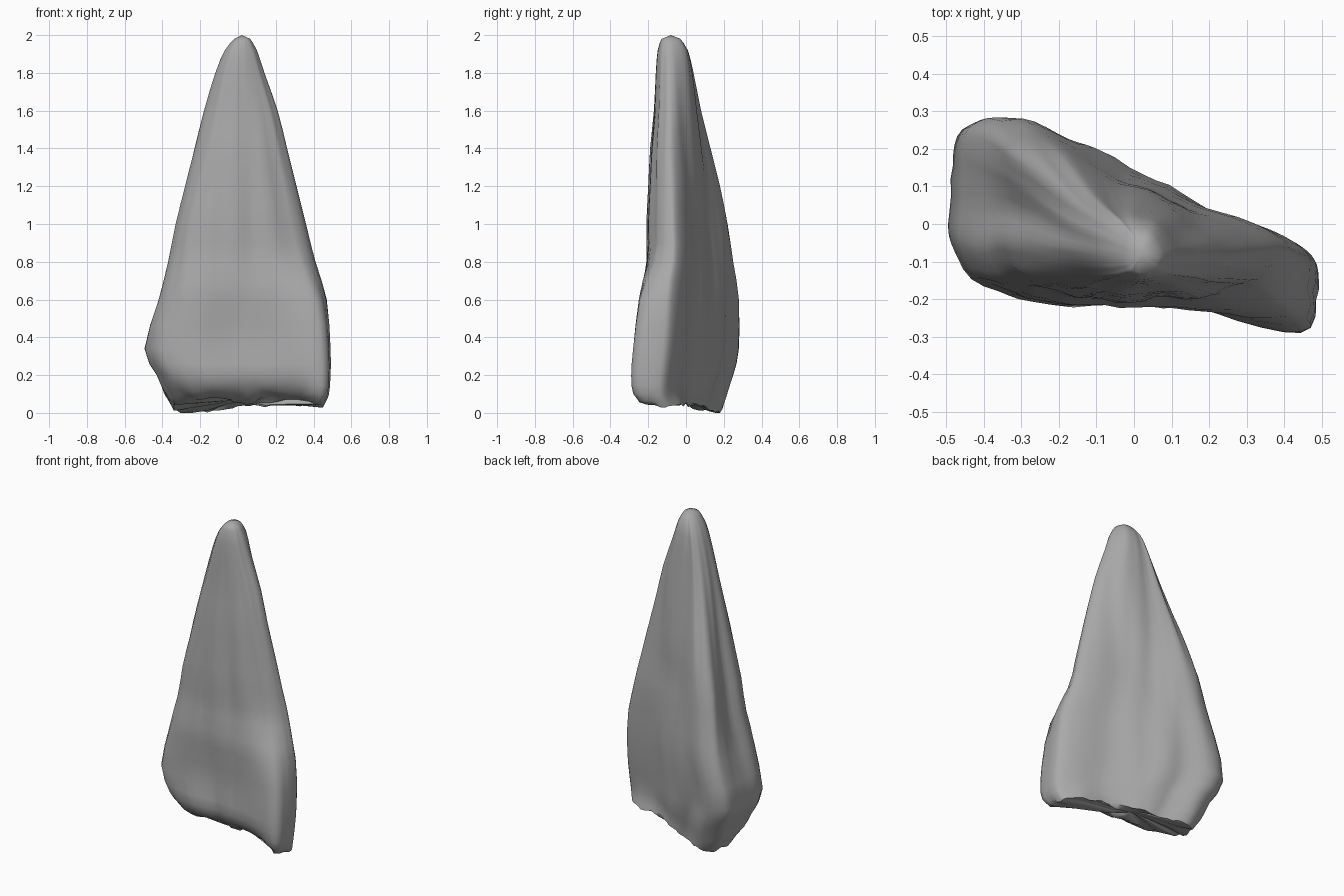
import bpy
import bmesh
import math
from mathutils import Vector, noise

cube = bpy.data.objects.get("Cube")
if cube:
    bpy.data.objects.remove(cube, do_unlink=True)

# Matching outlines at the foot and at half height, counter-clockwise
FOOT = [(-.46, -.09), (-.36, -.18), (-.2, -.2), (0, -.2), (.2, -.23),
        (.45, -.29), (.49, -.16), (.48, -.09), (.38, -.03), (.2, .03),
        (.05, .12), (-.1, .19), (-.2, .22), (-.34, .29), (-.45, .26),
        (-.48, .16), (-.49, 0)]
WAIST = [(-.3, -.1), (-.24, -.17), (-.13, -.2), (0, -.21), (.14, -.2),
         (.29, -.17), (.36, -.1), (.35, -.05), (.27, 0), (.15, .04),
         (.05, .09), (-.06, .14), (-.13, .18), (-.22, .22), (-.3, .19),
         (-.32, .1), (-.32, 0)]

# Height, then left/right and front/back limits of each level
LEVELS = [(.04, -.34, .45, -.22, .18), (.1, -.39, .48, -.28, .21),
          (.2, -.43, .49, -.29, .25), (.34, -.495, .49, -.28, .28),
          (.6, -.42, .47, -.25, .28), (.8, -.37, .41, -.21, .25),
          (1, -.33, .36, -.21, .22), (1.2, -.28, .31, -.2, .18),
          (1.4, -.23, .26, -.19, .13), (1.6, -.18, .21, -.17, .08),
          (1.8, -.12, .14, -.16, .04), (1.92, -.07, .1, -.15, .01),
          (1.98, -.02, .065, -.13, -.03)]


def spline(points, steps, closed):
    """Catmull-Rom resampling of a list of tuples."""
    pts = [Vector(p) for p in points]
    n = len(pts)
    result = []
    for i in range(n if closed else n - 1):
        if closed:
            a, b, c, d = (pts[(i + k) % n] for k in (-1, 0, 1, 2))
        else:
            a, b, c, d = (pts[min(max(i + k, 0), n - 1)] for k in (-1, 0, 1, 2))
        for s in range(steps):
            t = s / steps
            result.append(b + (c - a) * (t / 2)
                          + (a * 2 - b * 5 + c * 4 - d) * (t * t / 2)
                          + (b * 3 - a - c * 3 + d) * (t ** 3 / 2))
    if not closed:
        result.append(pts[-1])
    return result


def unit_box(points):
    """Stretch 2D points to fill the square from 0 to 1."""
    lo = [min(p[k] for p in points) for k in (0, 1)]
    hi = [max(p[k] for p in points) for k in (0, 1)]
    return [Vector([(p[k] - lo[k]) / (hi[k] - lo[k]) for k in (0, 1)])
            for p in points]


def ramp(value, start, end):
    """Smooth step from 0 to 1."""
    t = min(max((value - start) / (end - start), 0), 1)
    return t * t * (3 - 2 * t)


def bump(angle, centre, width):
    """Smooth bell around a direction."""
    delta = math.remainder(angle - centre, math.tau)
    return math.exp(-(delta / width) ** 2)


def groove(angle, z):
    """Long streaks which lean across the back as they rise."""
    a = angle - .35 * z * bump(angle, math.pi / 2, 1)
    ring = Vector((math.cos(a), math.sin(a), 0))
    broad = noise.noise(ring * 3 + Vector((5, 2, z * .8)))
    fine = noise.noise(ring * 7 + Vector((1, 7, z * 1.5)))
    return .05 * broad + .05 * fine


foot_shape = unit_box(spline(FOOT, 4, True))
waist_shape = unit_box(spline(WAIST, 4, True))
middle = Vector((.5, .5))


def section(z):
    """Unit cross-section, growing rounder towards the tip."""
    shape = []
    for low, high in zip(foot_shape, waist_shape):
        d = low.lerp(high, ramp(z, .35, .95)) - middle
        angle = math.atan2(d.y, d.x)
        q = d.lerp(d.normalized() * .5, .8 * max(0, z - 1))
        g = groove(angle, z)
        hollow = .12 * bump(angle, 2.95, .35) * math.sin(math.pi * z / 2) ** 2
        shape.append(Vector((q.x * (1 + .4 * g - hollow), q.y * (1 + g))))
    return unit_box(shape)


bm = bmesh.new()
rings = []
for z, x0, x1, y0, y1 in spline(LEVELS, 2, False):
    ring = []
    under = max(0, 1 - z / .2)
    for p in section(z):
        x = x0 + (x1 - x0) * p.x
        y = y0 + (y1 - y0) * p.y
        # Ragged rim, undercut along the front and hanging low at the back
        front = ramp(y, .05, -.15) * ramp(x, .45, .3)
        ragged = noise.noise(Vector((x * 14, y * 14, 3))) * .04
        drop = .05 * bump(x, -.22, .15) * ramp(y, 0, .1)
        height = max(0, z + under * (ragged + .04 * front - drop))
        ring.append(bm.verts.new((x, y + .07 * front * under, height)))
    rings.append(ring)

# Broken underside
for scale in (.75, .4):
    ring = []
    centre = Vector((.02, 0, .07))
    for v in rings[0]:
        p = centre + (v.co - centre) * scale
        p.z = max(.01, p.z + .03 * noise.noise(p * 9))
        ring.append(bm.verts.new(p))
    rings.insert(0, ring)

for low, high in zip(rings, rings[1:]):
    for i in range(len(low)):
        j = (i + 1) % len(low)
        bm.faces.new((low[i], low[j], high[j], high[i]))

# Close the foot and the tip with fans
for ring, lift in ((rings[0], .01), (rings[-1], .02)):
    centre = sum((v.co for v in ring), Vector()) / len(ring)
    pole = bm.verts.new(centre + Vector((0, 0, lift)))
    for i, v in enumerate(ring):
        bm.faces.new((v, ring[(i + 1) % len(ring)], pole))
bmesh.ops.recalc_face_normals(bm, faces=bm.faces)

mesh = bpy.data.meshes.new("rock_shard")
bm.to_mesh(mesh)
bm.free()
rock = bpy.data.objects.new("rock_shard", mesh)
bpy.context.collection.objects.link(rock)

# Dark grey stone
stone = bpy.data.materials.new("stone")
stone.use_nodes = True
grey = (.4, .4, .4, 1)
stone.diffuse_color = grey
stone.node_tree.nodes["Principled BSDF"].inputs["Base Color"].default_value = grey
mesh.materials.append(stone)

bpy.context.view_layer.objects.active = rock
rock.select_set(True)
bpy.ops.object.shade_smooth_by_angle(angle=math.radians(50))
